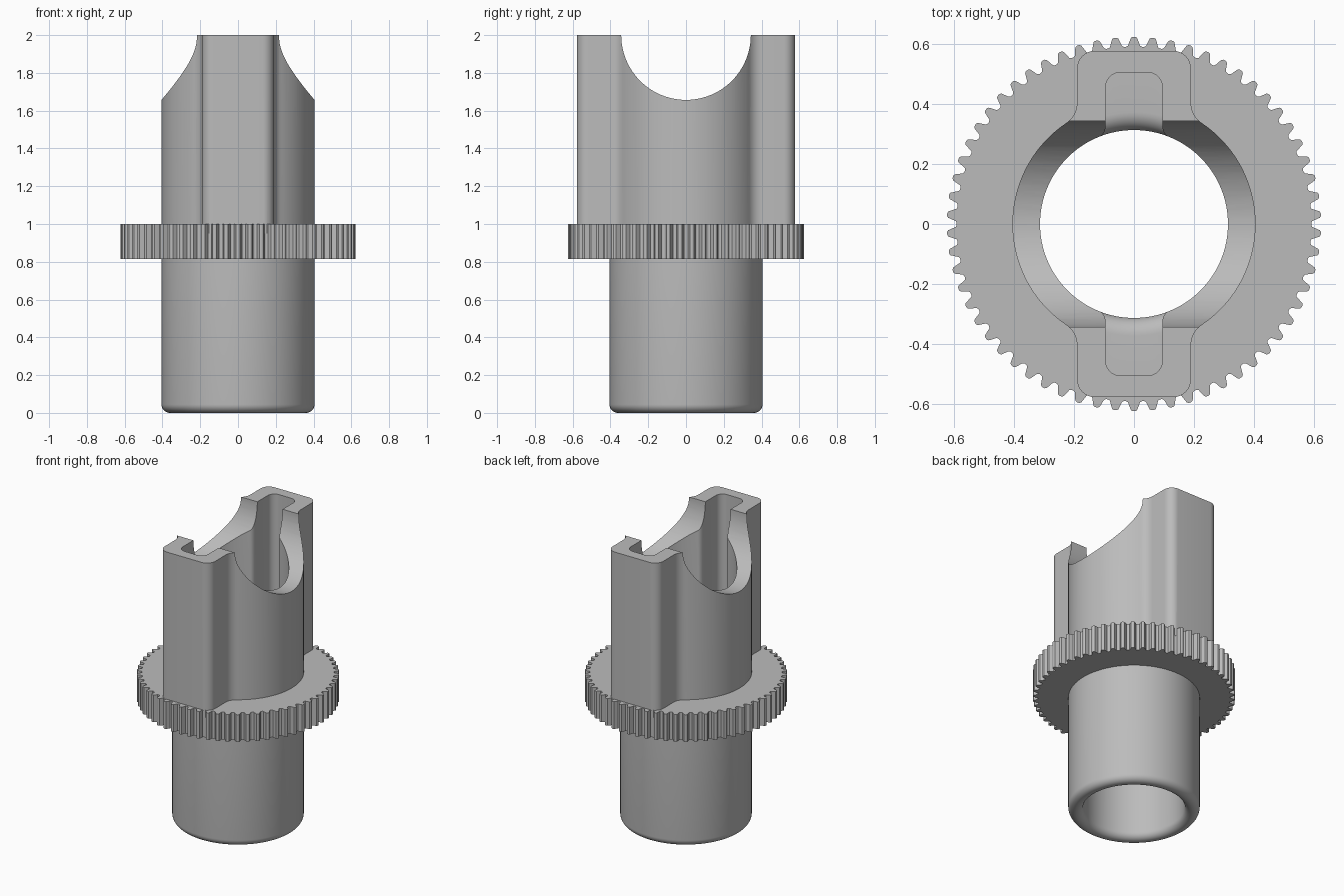
import bpy, bmesh
from math import sin, cos, pi, sqrt, atan2
from mathutils import Matrix

if "Cube" in bpy.data.objects:
    bpy.data.objects.remove(bpy.data.objects["Cube"], do_unlink=True)

TUBE_R, BORE_R, ROUND = 0.405, 0.313, 0.045
FLANGE_Z, FLANGE_TOP, TOP = 0.815, 1.0, 2.0
SLOT_FLOOR, LIP = 0.91, 0.06
TEETH, TOOTH_STEPS = 62, 12

grey = bpy.data.materials.new("plain grey")
grey.use_nodes = True
grey.diffuse_color = (0.5, 0.5, 0.5, 1)
grey.node_tree.nodes["Principled BSDF"].inputs["Base Color"].default_value = (0.5, 0.5, 0.5, 1)


def finish(bm, name):
    bmesh.ops.recalc_face_normals(bm, faces=bm.faces)
    mesh = bpy.data.meshes.new(name)
    bm.to_mesh(mesh)
    bm.free()
    mesh.materials.append(grey)
    obj = bpy.data.objects.new(name, mesh)
    bpy.context.collection.objects.link(obj)
    return obj


def prism(name, outline, z0, z1):
    bm = bmesh.new()
    face = bm.faces.new([bm.verts.new((x, y, z0)) for x, y in outline])
    top = bmesh.ops.extrude_face_region(bm, geom=[face])["geom"]
    verts = [v for v in top if isinstance(v, bmesh.types.BMVert)]
    bmesh.ops.translate(bm, verts=verts, vec=(0, 0, z1 - z0))
    return finish(bm, name)


def lathe(name, profile, steps=128):
    bm = bmesh.new()
    verts = [bm.verts.new((r, 0, z)) for r, z in profile]
    edges = [bm.edges.new(pair) for pair in zip(verts, verts[1:] + verts[:1])]
    bmesh.ops.spin(bm, geom=verts + edges, axis=(0, 0, 1), cent=(0, 0, 0),
                   angle=2 * pi, steps=steps, use_merge=True)
    bmesh.ops.remove_doubles(bm, verts=bm.verts, dist=1e-5)
    return finish(bm, name)


def arc(cx, cy, r, a0, a1, n=8):
    return [(cx + r * cos(a0 + (a1 - a0) * i / n),
             cy + r * sin(a0 + (a1 - a0) * i / n)) for i in range(n + 1)]


def keyed_circle(r, half_w, depth, corner, fillet):
    """Circle with a rounded rectangular lobe at front and back, blended in."""
    cx = half_w + fillet
    cy = sqrt((r + fillet) ** 2 - cx ** 2)
    join = atan2(cy, cx)
    quarter = arc(0, 0, r, 0, join, 24)
    quarter += arc(cx, cy, fillet, join + pi, pi)[1:]
    quarter += arc(half_w - corner, depth - corner, corner, 0, pi / 2)
    half = quarter + [(-x, y) for x, y in reversed(quarter)]
    return half + [(-x, -y) for x, y in half[1:-1]]


def boolean(target, other, operation):
    mod = target.modifiers.new(operation.lower(), "BOOLEAN")
    mod.operation, mod.object, mod.solver = operation, other, "EXACT"
    bpy.context.view_layer.objects.active = target
    bpy.ops.object.modifier_apply(modifier=mod.name)
    bpy.data.objects.remove(other, do_unlink=True)


# Toothed flange with rounded teeth
rim = []
for i in range(TEETH * TOOTH_STEPS):
    a = 2 * pi * i / (TEETH * TOOTH_STEPS)
    wave = cos(TEETH * a)
    radius = 0.607 + 0.0165 * wave * sqrt(1.3 / (wave * wave + 0.3))
    rim.append((radius * sin(a), radius * cos(a)))
body = prism("toothed_adapter", rim, FLANGE_Z, FLANGE_TOP)

# Lower tube with a rounded foot
foot = arc(TUBE_R - ROUND, ROUND, ROUND, -pi / 2, 0)
lower = lathe("lower_tube", [(0, 0)] + foot + [(TUBE_R, 0.9), (0, 0.9)])
boolean(body, lower, "UNION")

# Upper sleeve with square lobes front and back
upper = prism("upper_sleeve", keyed_circle(TUBE_R, 0.19, 0.577, 0.06, 0.08), 0.95, TOP)
boolean(body, upper, "UNION")

# Slots inside the lobes, ending on a floor with a rounded lip
slot = prism("slot_cutter", keyed_circle(BORE_R - 0.002, 0.095, 0.505, 0.05, 0.04),
             SLOT_FLOOR - 0.1, TOP + 0.1)
inner = BORE_R - 0.001
lip = arc(inner + LIP, SLOT_FLOOR - LIP, LIP, pi, pi / 2)
floor = lathe("slot_floor", [(inner, 0.7)] + lip + [(0.7, SLOT_FLOOR), (0.7, 0.7)])
boolean(slot, floor, "DIFFERENCE")
boolean(body, slot, "DIFFERENCE")

# Through bore, flared at the foot
flare = arc(BORE_R + ROUND, ROUND, ROUND, -pi / 2, -pi)
bore = lathe("bore_cutter", [(0, -0.05), (BORE_R + ROUND, -0.05)] + flare
             + [(BORE_R, TOP + 0.1), (0, TOP + 0.1)])
boolean(body, bore, "DIFFERENCE")

# Round saddle cut across the top
bm = bmesh.new()
bmesh.ops.create_cone(bm, cap_ends=True, segments=96, radius1=0.343, radius2=0.343,
                      depth=2, matrix=Matrix.Translation((0, 0, TOP)) @ Matrix.Rotation(pi / 2, 4, "Y"))
boolean(body, finish(bm, "saddle_cutter"), "DIFFERENCE")

# Smooth the curved walls, keep the crisp edges
bpy.ops.object.select_all(action="DESELECT")
body.select_set(True)
bpy.context.view_layer.objects.active = body
bpy.ops.object.shade_smooth_by_angle(angle=pi / 6)
